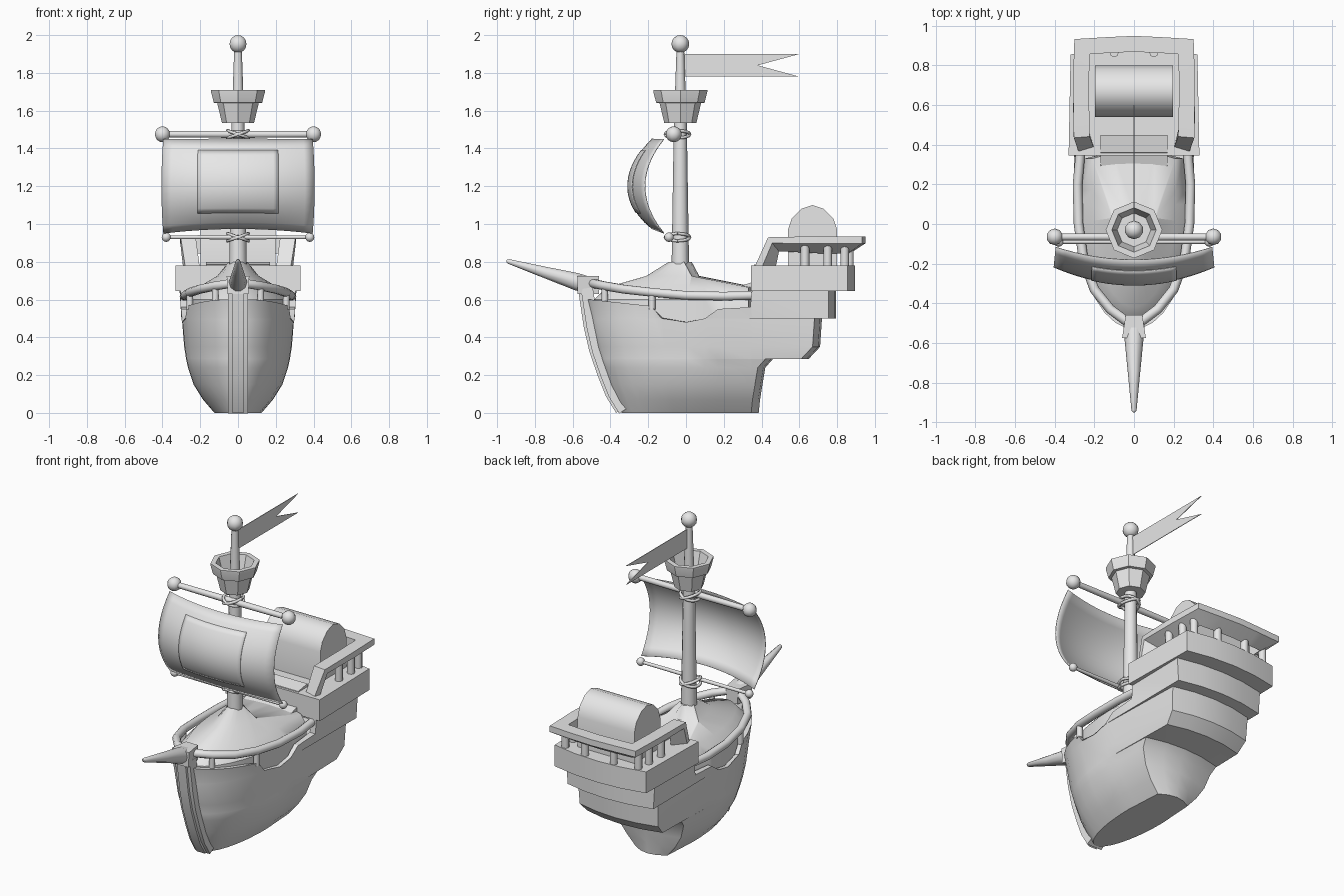
import bpy, bmesh
from math import cos, sin, pi, radians
from mathutils import Vector

if "Cube" in bpy.data.objects:
    bpy.data.objects.remove(bpy.data.objects["Cube"])

grey = bpy.data.materials.new("plain_grey")
grey.use_nodes = True
grey.diffuse_color = (0.8, 0.8, 0.8, 1)
grey.node_tree.nodes["Principled BSDF"].inputs["Base Color"].default_value = (0.8, 0.8, 0.8, 1)


def finish(name, bm, angle=35):
    bmesh.ops.remove_doubles(bm, verts=bm.verts, dist=0.0002)
    bmesh.ops.recalc_face_normals(bm, faces=bm.faces)
    mesh = bpy.data.meshes.new(name)
    bm.to_mesh(mesh)
    bm.free()
    mesh.materials.append(grey)
    ob = bpy.data.objects.new(name, mesh)
    bpy.context.scene.collection.objects.link(ob)
    bpy.ops.object.select_all(action="DESELECT")
    ob.select_set(True)
    bpy.context.view_layer.objects.active = ob
    bpy.ops.object.shade_smooth_by_angle(angle=radians(angle))
    return ob


def loft(name, rings, angle=35):
    """Skin a list of closed rings of points and cap both ends."""
    bm = bmesh.new()
    loops = [[bm.verts.new(p) for p in ring] for ring in rings]
    n = len(loops[0])
    for a, b in zip(loops, loops[1:]):
        for i in range(n):
            j = (i + 1) % n
            bm.faces.new((a[i], a[j], b[j], b[i]))
    bm.faces.new(loops[0])
    bm.faces.new(loops[-1])
    return finish(name, bm, angle)


def lathe(name, profile, x, y, n=12, angle=50):
    return loft(name, [[(x + r * cos(2 * pi * i / n), y + r * sin(2 * pi * i / n), z)
                        for i in range(n)] for r, z in profile], angle)


def sweep(name, path, section, scales=None, angle=45):
    """Carry a (side, up) section along a path, mitred in plan."""
    pts = [Vector(p) for p in path]
    rings = []
    for i, p in enumerate(pts):
        d0 = (p - pts[max(i - 1, 0)]).normalized()
        d1 = (pts[min(i + 1, len(pts) - 1)] - p).normalized()
        t = (d0 + d1).normalized()
        side = t.cross(Vector((0, 0, 1))).normalized()
        up = side.cross(t)
        s0 = d0.cross(Vector((0, 0, 1))) if 0 < i < len(pts) - 1 else side
        miter = 1 / max(0.6, side.dot(s0.normalized()))
        k = scales[i] if scales else 1
        rings.append([p + side * a * k * miter + up * b * k for a, b in section])
    return loft(name, rings, angle)


def circle(r, n=10):
    return [(r * cos(2 * pi * i / n), r * sin(2 * pi * i / n)) for i in range(n)]


def rect(w, h):
    return [(-w, -h), (w, -h), (w, h), (-w, h)]


def ball(name, p, r):
    bm = bmesh.new()
    bmesh.ops.create_uvsphere(bm, u_segments=10, v_segments=8, radius=r)
    bmesh.ops.translate(bm, verts=bm.verts, vec=p)
    return finish(name, bm, 50)


def extrude_x(name, profile, half, angle=35):
    return loft(name, [[(x, y, z) for y, z in profile] for x in (-half, half)], angle)


def interp(table, v):
    for (a, p), (b, q) in zip(table, table[1:]):
        if v <= b:
            return p + (q - p) * max(0, v - a) / (b - a)
    return table[-1][1]


# Hull: plan outlines stacked by height, with a dipped gunwale
GUNWALE = [(-.55, .605), (-.18, .565), (-.13, .5), (0, .48), (.1, .5),
           (.17, .55), (.344, .56), (.345, .66), (1, .66)]


def outline(z, bow, stern, wide, aft):
    half = [(aft * .5, stern - .01), (aft, stern - .04)]
    for y in (.35, .34, .17, .1):
        y = min(y, stern - .04)
        f = max(0, (y - .1) / max(.05, stern - .14))
        half.append((wide + (aft - wide) * f, y))
    for u in (.16, .37, .445, .6, .75, .87, .95, .99, 1):
        half.append((wide * (1 - u * u) ** .5, min(.1 - (.1 - bow) * u, stern - .04)))
    pts = [(0, stern)] + half + [(-x, y) for x, y in half[-2::-1]]
    return [(x, y, min(z, interp(GUNWALE, y))) for x, y in pts]


hull_levels = [
    (0, -.34, .385, .125, .11), (.07, -.375, .392, .185, .17),
    (.15, -.41, .405, .235, .22), (.24, -.44, .42, .265, .25),
    (.285, -.455, .46, .275, .263), (.286, -.455, .65, .275, .263),
    (.35, -.475, .71, .285, .275), (.5, -.505, .72, .297, .28),
    (.501, -.505, .795, .297, .3), (.66, -.53, .795, .3, .31),
    (.66, -.495, .68, .275, .25), (.45, -.495, .68, .275, .25)]
loft("hull", [outline(*lv) for lv in hull_levels], 32)

# Deck rising to the mast foot
deck_levels = [(.46, -.485, .37, .27, .25), (.6, -.485, .37, .27, .25),
               (.665, -.42, .37, .21, .21), (.725, -.21, .07, .11, .1),
               (.8, -.09, .03, .05, .03)]
loft("deck", [[(x, y, lv[0]) for x, y, _ in outline(*lv)] for lv in deck_levels], 40)

# Stem post, its raised strip and the bowsprit
stem = [(-.347, .014), (-.4, .1), (-.44, .2), (-.485, .33), (-.515, .46), (-.545, .66)]
sweep("stem_post", [(0, y + .02, z) for y, z in stem], rect(.052, .032))
sweep("stem_strip", [(0, y, z) for y, z in stem], rect(.03, .027))
loft("stem_head", [[(x * w, y, z) for x, y in ((-1, -.575), (1, -.575), (.7, -.46), (-.7, -.46))]
                   for w, z in ((.055, .63), (.06, .725))])
sweep("bowsprit", [(0, -.5, .67), (0, -.58, .695), (0, -.75, .745), (0, -.94, .802), (0, -.95, .805)],
      circle(.048), [1, 1, .65, .27, .12])

# Bow rail and its little posts
rail = [(.27, .36, .622), (.285, .2, .618), (.28, 0, .622), (.255, -.18, .638),
        (.2, -.33, .655), (.12, -.43, .672), (.04, -.49, .685)]
sweep("bow_rail", rail + [(-x, y, z) for x, y, z in rail[::-1]], circle(.024))
for s in (-1, 1):
    for x, y, z in rail[3:6:2]:
        lathe("bow_rail_post", [(.018, z - .09), (.018, z)], s * x, y, 8)

# Raised stern block, with steps up to it
plan = [(.33, .345), (.32, .855), (.16, .885)]
plan = plan + [(0, .895)] + [(-x, y) for x, y in plan[::-1]]
loft("stern_castle", [[(x, y, z) for x, y in plan] for z in (.645, .78)])
extrude_x("stern_steps", [(.28, .6), (.28, .67), (.345, .69), (.36, .785), (.45, .8), (.45, .6)], .17)

# Stern railing, undercut on its outer side, with posts
arm = [(.25, .405, .77), (.265, .455, .905), (.268, .7, .905), (.262, .895, .905), (.13, .903, .905)]
sweep("stern_rail", arm + [(0, .909, .905)] + [(-x, y, z) for x, y, z in arm[::-1]],
      [(-.04, -.06), (.04, -.008), (.04, .03), (-.04, .03)])
for s in (-1, 1):
    for x, y in ((.265, .63), (.265, .75), (.255, .84), (.1, .865)):
        lathe("stern_rail_post", [(.023, .77), (.023, .89)], s * x, y, 8)

# Barrel-roofed cabin
extrude_x("cabin", [(.54, .77), (.54, .97), (.56, 1.03), (.61, 1.08), (.67, 1.1),
                    (.73, 1.08), (.78, 1.03), (.8, .97), (.8, .77)], .198, 40)

# Mast, lookout basket and finial
MY = -.03
lathe("mast", [(.05, .7), (.046, .8), (.034, 1.55), (.028, 1.7), (.02, 1.93)], 0, MY, 12)
lathe("lookout_basket", [(.085, 1.535), (.11, 1.64), (.128, 1.642), (.143, 1.7), (.143, 1.71),
                         (.112, 1.71), (.085, 1.61)], 0, MY, 8, 20)
ball("mast_ball", (0, MY, 1.953), .047)

# Yards with end knobs
for name, y, z, half, r, knob in (("upper_yard", -.065, 1.475, .4, .02, .042),
                                  ("lower_yard", -.09, .93, .38, .012, .025)):
    sweep(name, [(-half, y, z), (0, y, z), (half, y, z)], circle(r), [.85, 1, .85])
    for s in (-1, 1):
        ball(name + "_knob", (s * half, y, z), knob)
    # Crossed rope lashing
    for tilt in (-.35, .35):
        ring = [(.055 * cos(a), MY - .015 + .065 * sin(a), z + tilt * .055 * cos(a))
                for a in (2 * pi * i / 16 for i in range(17))]
        sweep(name + "_lashing", ring, circle(.009, 6), None, 65)


# Billowing sail and its raised centre panel
def cloth(name, half, z0, z1, lift, nx=16, nz=12):
    bm = bmesh.new()
    grid = []
    for i in range(nz + 1):
        z = z0 + (z1 - z0) * i / nz
        v = (z - 1.2) / .25
        row = []
        for j in range(nx + 1):
            s = 2 * j / nx - 1
            u = s * half / .4
            belly = 1 - v * v
            y = -.115 - .1 * belly - (.065 + .025 * belly) * (1 - u * u) - lift
            dz = .025 * (1 - u * u) * (v < 0) * v * v
            row.append(bm.verts.new((s * half * (1 + .025 * belly), y, z + dz)))
        grid.append(row)
    for a, b in zip(grid, grid[1:]):
        for j in range(nx):
            bm.faces.new((a[j], a[j + 1], b[j + 1], b[j]))
    ob = finish(name, bm)
    mod = ob.modifiers.new("thickness", "SOLIDIFY")
    mod.thickness = .004
    mod.offset = 0


cloth("sail", .395, .95, 1.45, 0)
cloth("sail_panel", .21, 1.05, 1.39, .004)

# Swallow-tailed pennant
extrude_x("pennant", [(-.02, 1.78), (.6, 1.78), (.38, 1.84), (.6, 1.9), (-.02, 1.9)], .002)
